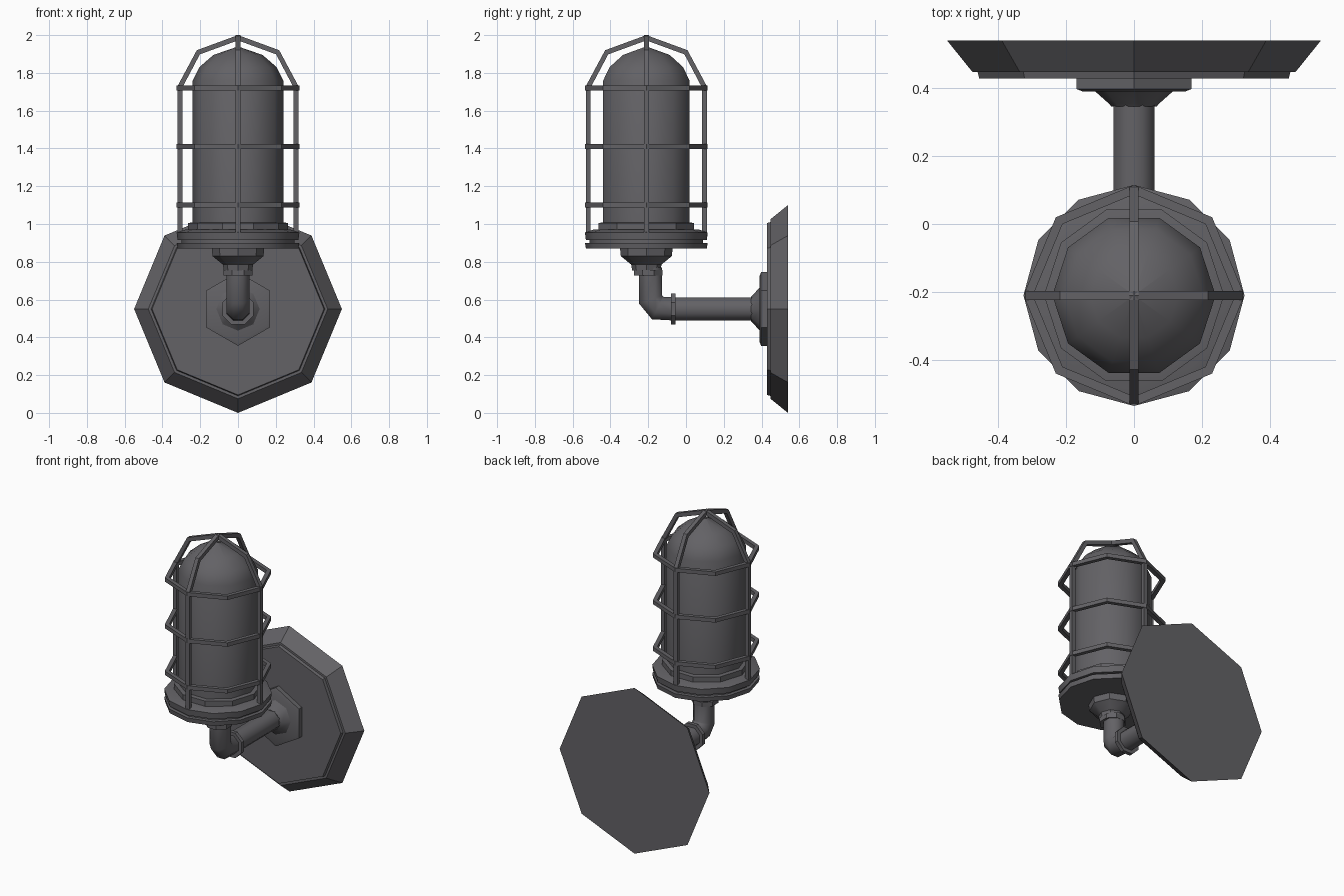
import bpy, bmesh, math
from mathutils import Vector, Matrix

if "Cube" in bpy.data.objects:
    bpy.data.objects.remove(bpy.data.objects["Cube"])

metal = bpy.data.materials.new("dark grey metal")
metal.diffuse_color = (0.125, 0.122, 0.132, 1)
metal.use_nodes = True
metal.node_tree.nodes["Principled BSDF"].inputs["Base Color"].default_value = metal.diffuse_color

LAMP = Vector((0, -0.21, 0))      # vertical axis of the lamp
WALL = Vector((0, 0, 0.55))       # horizontal axis of the wall mount


def finish(name, bm, angle=35):
    bmesh.ops.remove_doubles(bm, verts=bm.verts, dist=1e-5)
    bmesh.ops.recalc_face_normals(bm, faces=bm.faces)
    me = bpy.data.meshes.new(name)
    bm.to_mesh(me)
    bm.free()
    me.materials.append(metal)
    ob = bpy.data.objects.new(name, me)
    bpy.context.collection.objects.link(ob)
    bpy.ops.object.select_all(action='DESELECT')
    ob.select_set(True)
    bpy.context.view_layer.objects.active = ob
    bpy.ops.object.shade_smooth_by_angle(angle=math.radians(angle))
    return ob


def lathe(name, profile, sides, origin, axis='Z', phase=0.0, closed=False, angle=35):
    """Spin (radius, height) points about the Z or Y axis through origin."""
    bm = bmesh.new()
    rings = []
    for r, h in profile:
        ring = []
        for i in range(sides):
            a = math.radians(phase) + 2 * math.pi * i / sides
            c, s = r * math.cos(a), r * math.sin(a)
            p = Vector((c, s, h)) if axis == 'Z' else Vector((c, h, s))
            ring.append(bm.verts.new(p + origin))
        rings.append(ring)
    pairs = list(zip(rings, rings[1:]))
    if closed:
        pairs.append((rings[-1], rings[0]))
    else:
        for ring, (r, h) in ((rings[0], profile[0]), (rings[-1], profile[-1])):
            if r > 0.001:
                bm.faces.new(ring)
    for a, b in pairs:
        for i in range(sides):
            j = (i + 1) % sides
            bm.faces.new((a[i], a[j], b[j], b[i]))
    return finish(name, bm, angle)


# Glass dome
lathe("glass_dome", [(0.24, 0.99), (0.24, 1.76), (0.205, 1.83), (0.13, 1.895), (0.0001, 1.94)],
      10, LAMP, angle=60)

# Lamp base: flange, upper rim and collar
lathe("base_flange", [(0.32, 0.87), (0.325, 0.90), (0.30, 0.90), (0.30, 0.915), (0.32, 0.915),
                      (0.325, 0.955), (0.28, 0.97)], 12, LAMP)
lathe("glass_collar", [(0.265, 0.96), (0.265, 1.005), (0.235, 1.01)], 10, LAMP)
lathe("neck", [(0.075, 0.755), (0.08, 0.785), (0.135, 0.83), (0.14, 0.88)], 8, LAMP)

# Cage rings
for i, z in enumerate((1.10, 1.41, 1.72)):
    lathe(f"cage_ring_{i + 1}", [(0.325, z - 0.013), (0.325, z + 0.013), (0.297, z + 0.013),
                                 (0.297, z - 0.013)], 8, LAMP, closed=True)

# Two crossing cage arches
outer = [(0.32, 0.94), (0.32, 1.73), (0.218, 1.92), (0, 2.0)]
inner = [(0.295, 0.94), (0.295, 1.722), (0.202, 1.898), (0, 1.972)]
for name, turn in (("cage_arch_side", 0), ("cage_arch_front", 90)):
    bm = bmesh.new()
    m = Matrix.Translation(LAMP) @ Matrix.Rotation(math.radians(turn), 4, 'Z')
    for sx in (1, -1):
        sections = []
        for (ro, zo), (ri, zi) in zip(outer, inner):
            pts = [(sx * ro, -0.013, zo), (sx * ro, 0.013, zo),
                   (sx * ri, 0.013, zi), (sx * ri, -0.013, zi)]
            sections.append([bm.verts.new(m @ Vector(p)) for p in pts])
        bm.faces.new(sections[0])
        for a, b in zip(sections, sections[1:]):
            for k in range(4):
                bm.faces.new((a[k], a[(k + 1) % 4], b[(k + 1) % 4], b[k]))
    finish(name, bm, 25)

# Elbow and arm: one pipe swept along a bent path in the YZ plane
path = [(-0.187, 0.77), (-0.187, 0.60), (-0.15, 0.555), (-0.06, 0.55), (0.37, 0.55)]
bm = bmesh.new()
prev = None
for i, (y, z) in enumerate(path):
    p = Vector((0, y, z))
    d0 = (p - Vector((0, *path[i - 1]))).normalized() if i else Vector((0, 0, -1))
    d1 = (Vector((0, *path[i + 1])) - p).normalized() if i < len(path) - 1 else Vector((0, 1, 0))
    t = (d0 + d1).normalized()
    side = t.cross(Vector((1, 0, 0)))
    stretch = 1 / max(0.5, t.dot(d1))
    r = 0.065 if i == len(path) - 1 else 0.066
    ring = []
    for k in range(8):
        a = 2 * math.pi * (k + 0.5) / 8
        ring.append(bm.verts.new(p + Vector((r * math.cos(a), 0, 0)) + side * r * stretch * math.sin(a)))
    if prev:
        for k in range(8):
            bm.faces.new((prev[k], prev[(k + 1) % 8], ring[(k + 1) % 8], ring[k]))
    else:
        bm.faces.new(ring)
    prev = ring
bm.faces.new(prev)
finish("elbow_pipe", bm, 50)

# Pipe collars
lathe("elbow_top_collar", [(0.082, 0.728), (0.082, 0.757)], 8, Vector((0, -0.2, 0)), phase=22.5)
lathe("elbow_arm_collar", [(0.09, -0.08), (0.09, -0.055)], 8, WALL, 'Y', phase=22.5)

# Wall mount: flared hexagonal boss and octagonal back plate
lathe("arm_flare", [(0.066, 0.345), (0.075, 0.355), (0.12, 0.395)], 8, WALL, 'Y')
lathe("hex_boss", [(0.175, 0.39), (0.195, 0.397), (0.195, 0.435)], 6, WALL, 'Y', phase=90)
lathe("back_plate", [(0.455, 0.428), (0.46, 0.447), (0.475, 0.447), (0.55, 0.54)], 8, WALL, 'Y')
